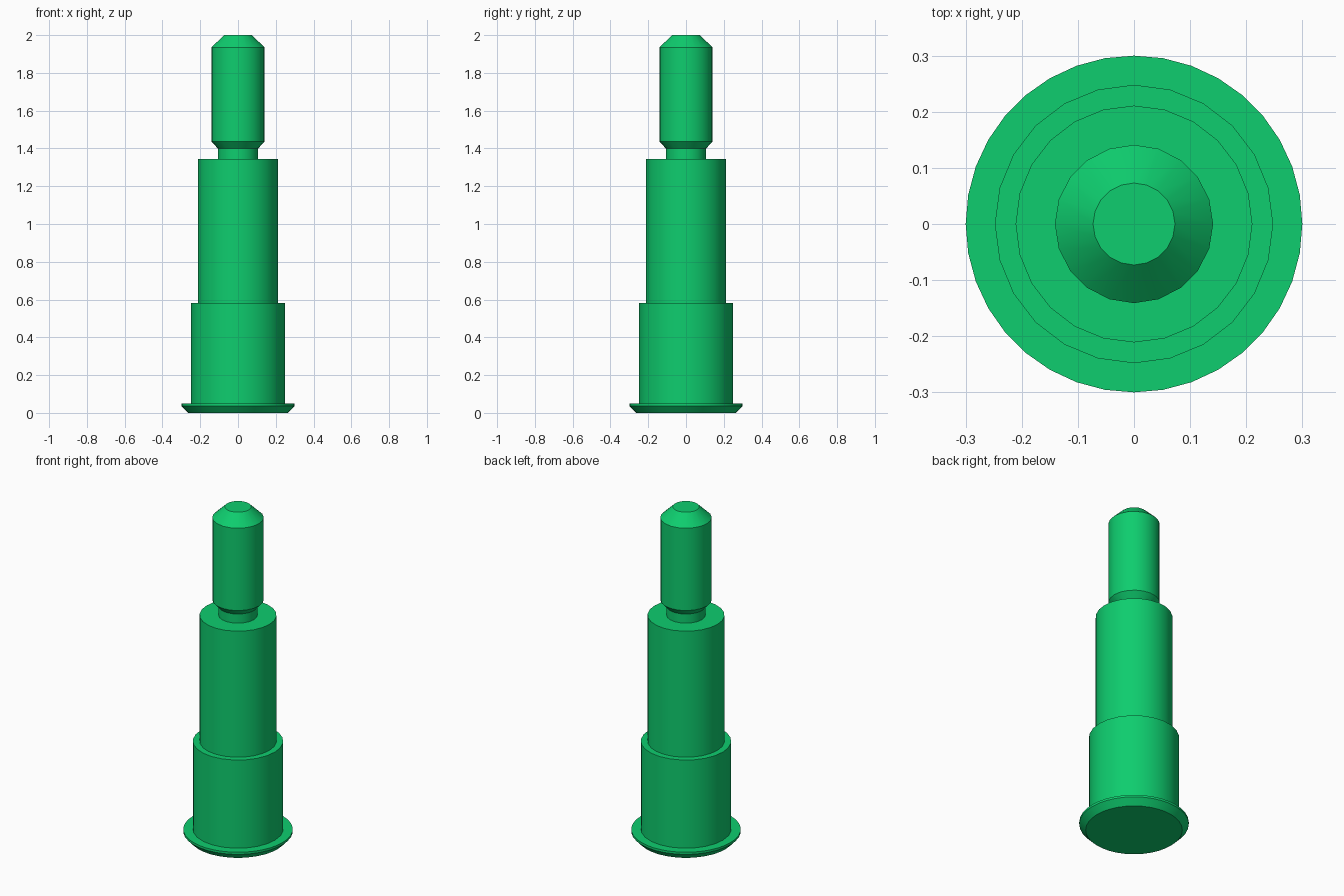
import bpy
import bmesh
import math

cube = bpy.data.objects.get("Cube")
if cube:
    bpy.data.objects.remove(cube, do_unlink=True)

# Single green finish
green = bpy.data.materials.new("green")
green.use_nodes = True
colour = (0.0044, 0.61, 0.156, 1.0)
green.diffuse_color = colour
green.node_tree.nodes["Principled BSDF"].inputs["Base Color"].default_value = colour


def lathe(name, profile, sides, cap_bottom=False, cap_top=False):
    """Turn a (radius, height) profile, listed from the bottom up, about z."""
    bm = bmesh.new()
    rings = []
    for r, z in profile:
        angles = [2 * math.pi * i / sides for i in range(sides)]
        rings.append([bm.verts.new((r * math.cos(a), r * math.sin(a), z)) for a in angles])
    for low, high in zip(rings, rings[1:]):
        for i in range(sides):
            j = (i + 1) % sides
            bm.faces.new((low[i], low[j], high[j], high[i]))
    if cap_bottom:
        bm.faces.new(rings[0][::-1])
    if cap_top:
        bm.faces.new(rings[-1])
    mesh = bpy.data.meshes.new(name)
    bm.to_mesh(mesh)
    bm.free()
    mesh.materials.append(green)
    obj = bpy.data.objects.new(name, mesh)
    bpy.context.collection.objects.link(obj)
    bpy.ops.object.select_all(action='DESELECT')
    obj.select_set(True)
    bpy.context.view_layer.objects.active = obj
    bpy.ops.object.shade_smooth_by_angle(angle=math.radians(30))
    return obj


# Base flange with a chamfered underside; its top runs just under the sleeve
lathe("base_flange", [(0.265, 0), (0.30, 0.037), (0.30, 0.05), (0.24, 0.05)],
      36, cap_bottom=True)

# Wide lower sleeve with its step
lathe("lower_sleeve", [(0.248, 0.05), (0.248, 0.583), (0.205, 0.583)], 24)

# Narrower main shaft with its shoulder
lathe("main_shaft", [(0.211, 0.583), (0.211, 1.345), (0.10, 1.345)], 24)

# Undercut neck, flared pin and chamfered tip
lathe("neck_and_pin", [(0.107, 1.345), (0.107, 1.40), (0.141, 1.437),
                       (0.141, 1.935), (0.073, 2.0)], 20, cap_top=True)
